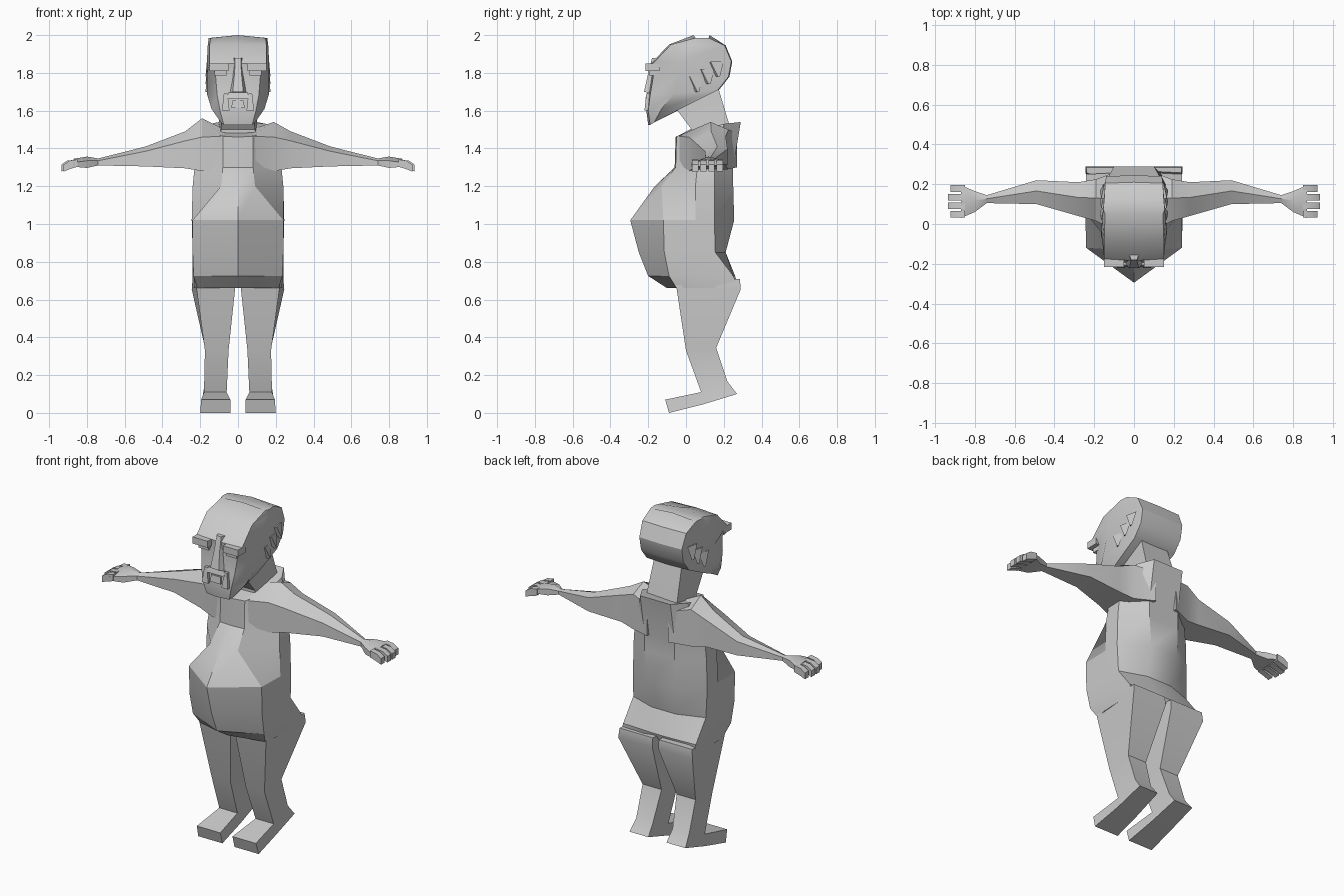
import bpy, bmesh
from mathutils import Vector


def loft(name, rings, tri_caps=False):
    """Skin a list of equal-length point rings and cap both ends."""
    bm = bmesh.new()
    vs = [[bm.verts.new(p) for p in r] for r in rings]
    n = len(rings[0])
    for a, b in zip(vs, vs[1:]):
        for i in range(n):
            j = (i + 1) % n
            bm.faces.new((a[i], a[j], b[j], b[i]))
    bm.faces.new(vs[0])
    bm.faces.new(vs[-1])
    bmesh.ops.remove_doubles(bm, verts=bm.verts, dist=0.0005)
    bmesh.ops.recalc_face_normals(bm, faces=bm.faces)
    me = bpy.data.meshes.new(name)
    bm.to_mesh(me)
    bm.free()
    ob = bpy.data.objects.new(name, me)
    bpy.context.collection.objects.link(ob)
    return ob


def sym(half):
    """Mirror a half ring (front centre -> back) across x = 0."""
    return half + [(-x, y, z) for x, y, z in reversed(half) if x > 0]


def slab(name, stations, s=1):
    """Loft of (y, z, x0, x1) front / back station pairs."""
    rings = []
    for f, b in stations:
        rings.append([(s * f[2], f[0], f[1]), (s * f[3], f[0], f[1]),
                      (s * b[3], b[0], b[1]), (s * b[2], b[0], b[1])])
    return loft(name, rings)


def block(name, x0, x1, y0, y1, z0, z1, taper=0.0):
    return loft(name, [[(x0, y0, z0), (x1, y0, z0), (x1, y1, z0), (x0, y1, z0)],
                       [(x0 + taper, y0 + taper, z1), (x1 - taper, y0 + taper, z1),
                        (x1 - taper, y1, z1), (x0 + taper, y1, z1)]])


# torso with ridged belly: z, centre y, front corner, side y, back corner, back panel
torso = [
    (0.66, -.10, (.215, -.05), (.23, .02), (.24, .28), (.03, .22)),
    (0.725, -.20, (.235, -.09), (.24, .04), (.24, .25), (.05, .26)),
    (0.85, -.25, (.24, -.115), (.24, .05), (.24, .155), (.08, .21)),
    (1.02, -.295, (.24, -.12), (.245, .05), (.245, .15), (.09, .255)),
    (1.20, -.165, (.09, -.13), (.24, .05), (.24, .15), (.10, .25)),
    (1.30, -.06, (.08, -.055), (.23, .06), (.23, .15), (.10, .25)),
]
rings = [sym([(0, c, z)] + [(x, y, z) for x, y in pts]) for z, c, *pts in torso]
rings.append(sym([(0, -.055, 1.46), (.08, -.05, 1.465), (.15, .06, 1.49),
                  (.15, .20, 1.53), (.10, .29, 1.54)]))
loft("torso", rings)

# neck leaning forward
slab("neck", [((.03, 1.44, -.10, .10), (.235, 1.50, -.10, .10)),
              ((.03, 1.50, -.09, .09), (.225, 1.54, -.10, .10)),
              ((-.06, 1.62, -.08, .08), (.165, 1.74, -.09, .09))])

# head: front (y, z, width), back (y, z, width), side width
head = [
    ((-.19, 1.525, .075), (-.13, 1.56, .09), .09),
    ((-.20, 1.60, .095), (.00, 1.625, .13), .14),
    ((-.19, 1.68, .11), (.17, 1.71, .14), .165),
    ((-.17, 1.80, .12), (.225, 1.78, .14), .165),
    ((-.175, 1.85, .15), (.24, 1.86, .14), .165),
    ((-.08, 1.95, .15), (.205, 1.945, .145), .16),
    ((.05, 1.985, .145), (.12, 1.985, .15), .155),
]
rings = []
for (fy, fz, fw), (by, bz, bw), w in head:
    my, mz = fy * .65 + by * .35, fz * .65 + bz * .35
    top = .015 if fz > 1.98 else 0
    rings.append(sym([(0, fy - .01, fz + top), (fw, fy, fz), (w, my, mz),
                      (bw, by, bz), (0, by + .005, bz + top)]))
loft("head", rings)

# nose wedge
loft("nose", [[(-.015, -.18, 1.88), (.015, -.18, 1.88), (.025, -.15, 1.88), (-.025, -.15, 1.88)],
              [(-.018, -.20, 1.80), (.018, -.20, 1.80), (.03, -.16, 1.80), (-.03, -.16, 1.80)],
              [(-.028, -.222, 1.70), (.028, -.222, 1.70), (.05, -.18, 1.69), (-.05, -.18, 1.69)]])
# mouth and moustache bar
block("moustache_bar", -.06, .06, -.215, -.17, 1.665, 1.695, .008)
block("lips", -.035, .035, -.215, -.18, 1.615, 1.655, .005)

# paired parts
for s, side in ((1, "left"), (-1, "right")):
    def pair(name, x0, x1, *rest):
        return block(f"{side}_{name}", min(s * x0, s * x1), max(s * x0, s * x1), *rest)

    # face details
    pair("eyebrow", .05, .15, -.215, -.14, 1.81, 1.85)
    pair("eyelid", .06, .125, -.195, -.14, 1.785, 1.812)
    pair("moustache_tip", .045, .085, -.22, -.17, 1.60, 1.69, .01)

    # hair tufts at the back corners
    for k, (y, z) in enumerate(((.12, 1.76), (.17, 1.80), (.06, 1.72))):
        loft(f"{side}_hair_tuft_{k}", [
            [(s * .13, y - .05, z + .05), (s * .165, y - .04, z + .06), (s * .15, y + .03, z + .06)],
            [(s * .16, y - .01, z - .02), (s * .172, y, z - .02), (s * .165, y + .01, z - .02)]])

    # arm: x, front y, back y, bottom z, front edge z, crest z
    arm = [(.07, -.045, .27, 1.29, 1.465, 1.50),
           (.19, .015, .225, 1.28, 1.46, 1.54 if s > 0 else 1.56),
           (.28, .04, .21, 1.295, 1.44, 1.49),
           (.49, .10, .22, 1.305, 1.385, 1.41),
           (.74, .105, .145, 1.31, 1.335, 1.347),
           (.80, .06, .165, 1.297, 1.335, 1.357),
           (.87, .03, .195, 1.303, 1.325, 1.345)]
    loft(f"{side}_arm", [[(s * x, f, zb), (s * x, f, zf), (s * x, f * .45 + b * .55, zt),
                          (s * x, b, (zf + zt) / 2), (s * x, b, zb + .01)]
                         for x, f, b, zb, zf, zt in arm])
    # four drooping fingers
    for k in range(4):
        y = .032 + .043 * k
        tip = .935 - .012 * (k % 3 == 0)
        loft(f"{side}_finger_{k}", [
            [(s * x, y, zb), (s * x, y + .034, zb), (s * x, y + .034, zt), (s * x, y, zt)]
            for x, zb, zt in ((.85, 1.303, 1.342), (tip - .03, 1.29, 1.335), (tip, 1.278, 1.315))])

    # leg running into the foot
    slab(f"{side}_leg", [
        ((-.06, .70, .015, .22), (.285, .71, .02, .24)),
        ((-.05, .66, .015, .22), (.29, .655, .02, .245)),
        ((.00, .33, .05, .175), (.16, .345, .05, .175)),
        ((.08, .11, .06, .18), (.22, .165, .065, .175)),
        ((.08, .11, .06, .18), (.27, .10, .06, .185)),
        ((.08, .11, .06, .18), (.09, .045, .05, .19)),
        ((-.11, .07, .04, .195), (-.09, .0, .04, .20))], s)

# soft shading on shallow angles, crisp edges elsewhere
bpy.ops.object.select_all(action='SELECT')
bpy.context.view_layer.objects.active = bpy.data.objects["torso"]
bpy.ops.object.shade_smooth_by_angle(angle=0.52)
